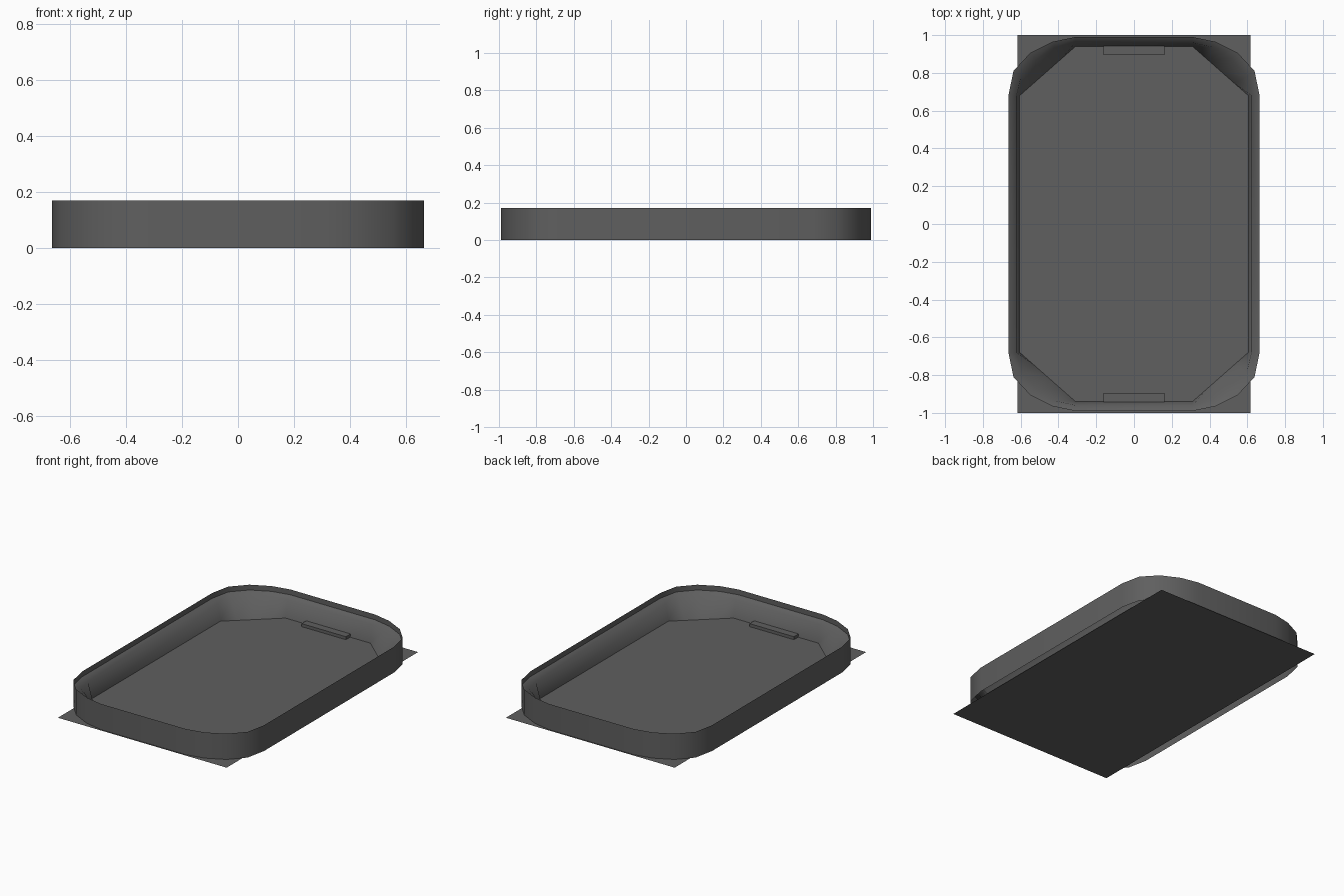
import bpy
import bmesh
from mathutils import Vector
from math import radians

cube = bpy.data.objects.get("Cube")
if cube:
    bpy.data.objects.remove(cube, do_unlink=True)

grey = bpy.data.materials.new("dark grey")
grey.use_nodes = True
colour = (0.115, 0.115, 0.115, 1)
grey.diffuse_color = colour
bsdf = grey.node_tree.nodes["Principled BSDF"]
bsdf.inputs["Base Color"].default_value = colour
bsdf.inputs["Roughness"].default_value = 0.7


def finish(name, bm, smooth_angle=None):
    mesh = bpy.data.meshes.new(name)
    bm.to_mesh(mesh)
    bm.free()
    obj = bpy.data.objects.new(name, mesh)
    bpy.context.collection.objects.link(obj)
    mesh.materials.append(grey)
    if smooth_angle:
        bpy.ops.object.select_all(action='DESELECT')
        obj.select_set(True)
        bpy.context.view_layer.objects.active = obj
        bpy.ops.object.shade_smooth_by_angle(angle=radians(smooth_angle))
    return obj


def ring(corner, z):
    """Mirror one corner into a closed counter-clockwise outline."""
    back = corner[::-1]
    pts = corner + [(-x, y) for x, y in back]
    pts += [(-x, -y) for x, y in corner] + [(x, -y) for x, y in back]
    return [(x, y, z) for x, y in pts]


def loft(name, rings, smooth_angle):
    bm = bmesh.new()
    rows = [[bm.verts.new(p) for p in r] for r in rings]
    n = len(rows[0])
    for a, b in zip(rows, rows[1:]):
        for i in range(n):
            j = (i + 1) % n
            bm.faces.new((a[i], a[j], b[j], b[i]))
    return finish(name, bm, smooth_angle)


# Corner outlines: rounded outside, rounded lip, straight chamfer at the floor
outer = [(0.665, 0.68), (0.638, 0.81), (0.55, 0.905), (0.43, 0.965), (0.31, 0.99)]
lip = [(0.622, 0.68), (0.598, 0.78), (0.52, 0.87), (0.42, 0.935), (0.31, 0.96)]
start, end = Vector((0.605, 0.68)), Vector((0.31, 0.94))
chamfer = [tuple(start.lerp(end, i / 4)) for i in range(5)]

# Outer wall and the lower lining inside it
loft("outer_wall", [ring(outer, 0), ring(outer, 0.17)], 40)
loft("inner_lining", [ring(outer, 0.135), ring(lip, 0.115), ring(chamfer, 0)], 180)

# Flat rectangular floor sheet
bm = bmesh.new()
bm.faces.new([bm.verts.new((x, y, 0)) for x, y in
              ((-0.617, -1), (0.617, -1), (0.617, 1), (-0.617, 1))])
finish("floor", bm)

# Low tab at each end
for name, side in (("front_tab", -1), ("back_tab", 1)):
    bm = bmesh.new()
    bmesh.ops.create_cube(bm, size=1)
    bmesh.ops.scale(bm, vec=(0.325, 0.055, 0.02), verts=bm.verts)
    bmesh.ops.translate(bm, vec=(0, side * 0.9225, 0.0105), verts=bm.verts)
    finish(name, bm)
